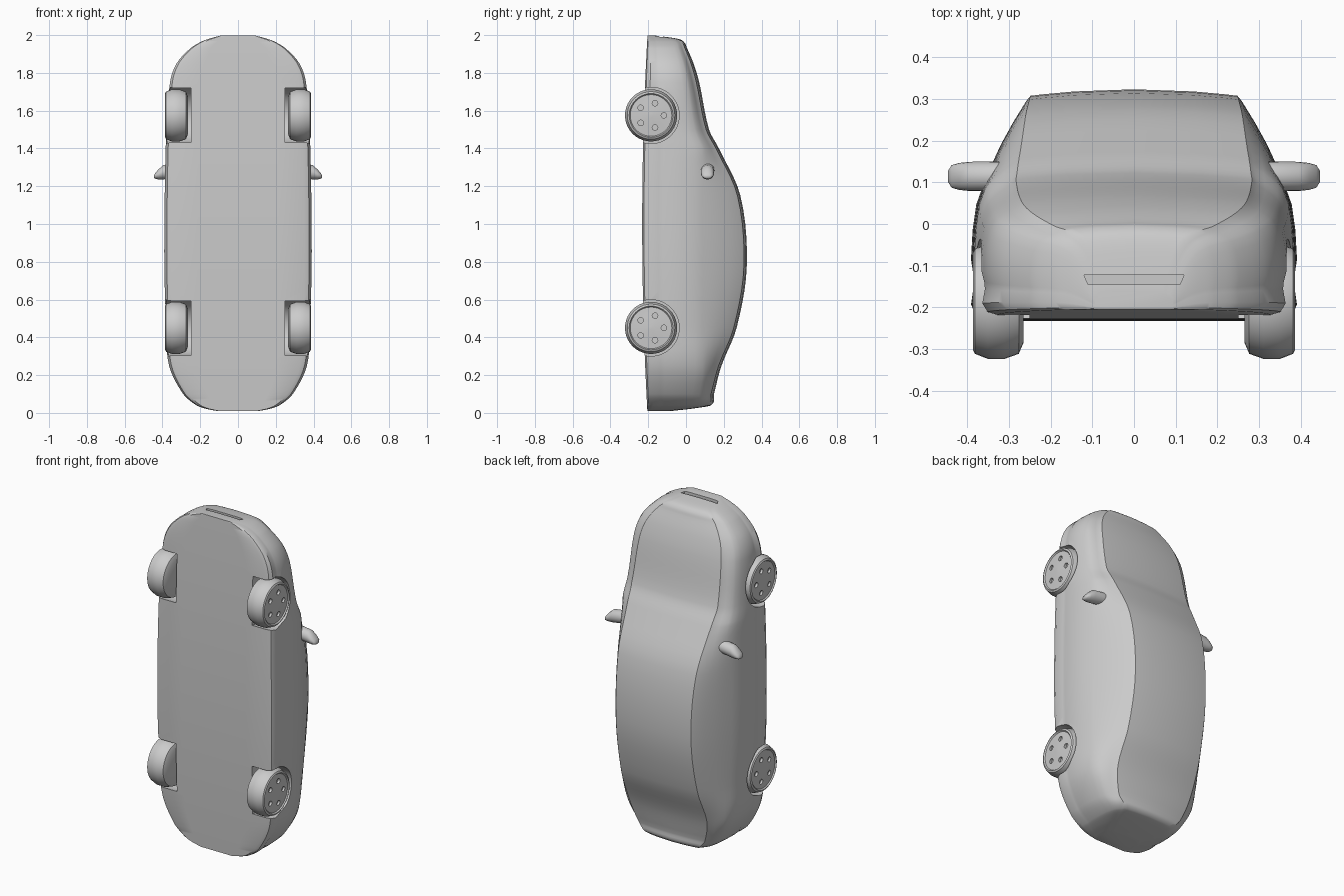
import bpy, bmesh, math

if "Cube" in bpy.data.objects:
    bpy.data.objects.remove(bpy.data.objects["Cube"])

paint = bpy.data.materials.new("light_grey")
paint.diffuse_color = (0.6, 0.6, 0.6, 1)
paint.use_nodes = True
paint.node_tree.nodes["Principled BSDF"].inputs["Base Color"].default_value = paint.diffuse_color


def activate(ob):
    bpy.ops.object.select_all(action='DESELECT')
    ob.select_set(True)
    bpy.context.view_layer.objects.active = ob


def smooth(ob, angle):
    activate(ob)
    bpy.ops.object.shade_smooth_by_angle(angle=math.radians(angle))


def skin(name, rings, angle=40):
    """Join closed rings of points into a capped solid."""
    bm = bmesh.new()
    loops = [[bm.verts.new(p) for p in ring] for ring in rings]
    n = len(loops[0])
    for a, b in zip(loops, loops[1:]):
        for i in range(n):
            j = (i + 1) % n
            bm.faces.new((a[i], a[j], b[j], b[i]))
    bm.faces.new(loops[0])
    bm.faces.new(loops[-1])
    bmesh.ops.recalc_face_normals(bm, faces=bm.faces)
    mesh = bpy.data.meshes.new(name)
    bm.to_mesh(mesh)
    bm.free()
    mesh.materials.append(paint)
    ob = bpy.data.objects.new(name, mesh)
    bpy.context.collection.objects.link(ob)
    smooth(ob, angle)
    return ob


def oval(x, y, z, ry, rz, n=32):
    """Ring around the x axis."""
    steps = (2 * math.pi * i / n for i in range(n))
    return [(x, y + ry * math.cos(a), z + rz * math.sin(a)) for a in steps]


def cut(ob, cutter):
    mod = ob.modifiers.new("cut", 'BOOLEAN')
    mod.object = cutter
    mod.solver = 'EXACT'
    activate(ob)
    bpy.ops.object.modifier_apply(modifier=mod.name)
    bpy.data.objects.remove(cutter)


# Body stations: z, half width, top y
stations = [
    (.01, .11, -.08), (.022, .17, .03), (.04, .22, .132), (.1, .29, .148),
    (.25, .365, .188), (.45, .38, .268), (.78, .39, .322), (1.15, .388, .288),
    (1.4, .383, .174), (1.5, .378, .122), (1.75, .36, .07), (1.85, .325, .04),
    (1.93, .252, .006), (1.965, .195, -.012), (1.982, .15, -.05), (1.997, .095, -.16),
]


def tangent(i):
    a, b = stations[max(i - 1, 0)], stations[min(i + 1, len(stations) - 1)]
    return [(q - p) / (b[0] - a[0]) for p, q in zip(a, b)]


def blend(i, t):
    """Smooth blend between neighbouring stations."""
    a, b, ta, tb = stations[i], stations[i + 1], tangent(i), tangent(i + 1)
    h = b[0] - a[0]
    f = t * t * (3 - 2 * t)
    return [p + (q - p) * f + h * t * (1 - t) * (u * (1 - t) - v * t)
            for p, q, u, v in zip(a, b, ta, tb)]


def section(z, w, top):
    """Cross-section: flat floor, bulged flanks, leaning cabin sides, crowned roof."""
    floor = -.232 + .028 * (z - 1) ** 2
    height = top - floor
    belt = min(.088, top - .22 * height)
    corner = top - min(.028, .1 * height)
    roof = w * min(.78, .66 + .12 * ((z - .8) / .7) ** 2)
    flank = [(.55, 0), (.9, 0), (.965, .03), (1, .12), (.982, .27), (.985, .34),
             (1, .46), (.99, .68), (.968, .87)]
    half = [(0, floor)] + [(w * u, floor + v * (belt - floor)) for u, v in flank]
    for k in range(5):
        t = k / 4
        half.append((.93 * w + (roof - .93 * w) * t + .02 * w * math.sin(math.pi * t),
                     belt + (corner - belt) * t))
    half += [(roof * u, top - (top - corner) * .6 * u ** 2) for u in (.96, .85, .55, 0)]
    return [(x, y, z) for x, y in half] + [(-x, y, z) for x, y in half[-2:0:-1]]


rings = [section(*blend(i, k / 5)) for i in range(len(stations) - 1) for k in range(5)]
rings.append(section(*stations[-1]))
body = skin("car_body", rings)

# Wheel arches
AXLE_Y = -.185
AXLES = {"rear": .45, "front": 1.575}
SIDES = {"left": -1, "right": 1}
for z in AXLES.values():
    for s in SIDES.values():
        cut(body, skin("arch_cutter", [oval(s * x, AXLE_Y, z, .149, .149, 48) for x in (.25, .5)]))

# Lower grille slot in the nose
slot = [[(-.11, -.145, z), (.11, -.145, z), (.12, -.122, z), (-.12, -.122, z)] for z in (1.966, 2.05)]
cut(body, skin("grille_cutter", slot))
smooth(body, 35)

# Wheels: turned profile of (radius, distance from centre line), with five rim holes
profile = [(.02, .265), (.1, .265), (.126, .276), (.138, .31), (.138, .35),
           (.126, .381), (.116, .386), (.11, .379), (.06, .382), (.01, .386)]
for end, z in AXLES.items():
    for side, s in SIDES.items():
        wheel = skin(f"{end}_{side}_wheel", [oval(s * x, AXLE_Y, z, r, r, 40) for r, x in profile])
        for k in range(5):
            a = 2 * math.pi * k / 5
            y, h = AXLE_Y + .068 * math.cos(a), z + .068 * math.sin(a)
            cut(wheel, skin("hole_cutter", [oval(s * x, y, h, .015, .015, 10) for x in (.368, .4)]))
        smooth(wheel, 40)

# Door mirrors: x, z, half height, half depth
mirror = [(.32, 1.285, .036, .036), (.395, 1.274, .035, .038), (.42, 1.263, .032, .027),
          (.437, 1.255, .027, .016), (.445, 1.251, .014, .007)]
for side, s in SIDES.items():
    skin(f"{side}_mirror", [oval(s * x, .114, z, ry, rz, 20) for x, z, ry, rz in mirror], 60)
